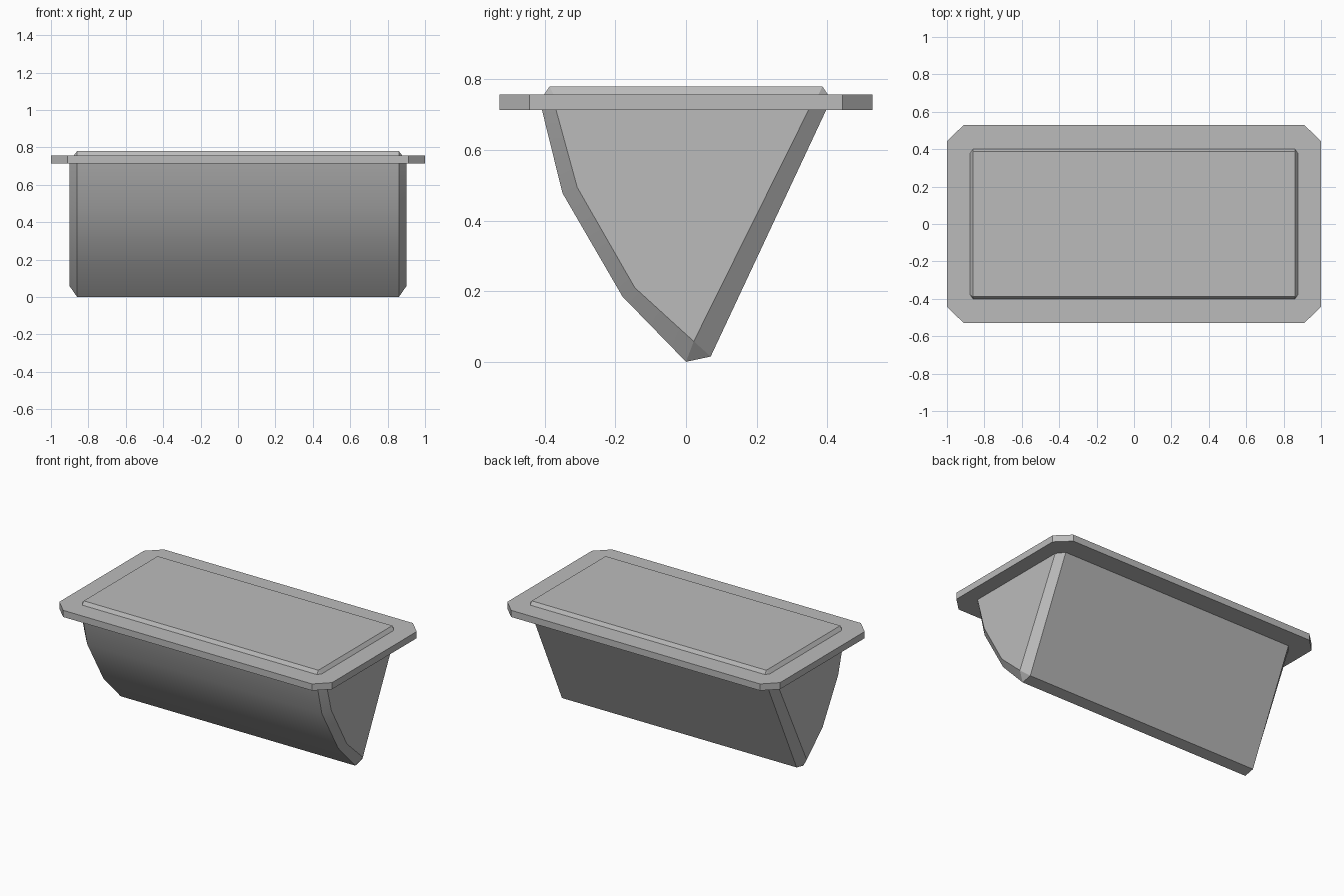
import bpy
import bmesh
import math

cube = bpy.data.objects.get("Cube")
if cube:
    bpy.data.objects.remove(cube, do_unlink=True)

# Single grey material
grey = bpy.data.materials.new("plain grey")
grey.use_nodes = True
colour = (0.5, 0.5, 0.5, 1)
grey.diffuse_color = colour
grey.node_tree.nodes["Principled BSDF"].inputs["Base Color"].default_value = colour


def loft(name, rings):
    """Skin equal-length rings of points in order and cap both ends."""
    bm = bmesh.new()
    loops = [[bm.verts.new(p) for p in ring] for ring in rings]
    n = len(loops[0])
    for a, b in zip(loops, loops[1:]):
        for i in range(n):
            j = (i + 1) % n
            bm.faces.new((a[i], a[j], b[j], b[i]))
    bm.faces.new(loops[0])
    bm.faces.new(loops[-1])
    # Merge doubled corners so chamfers can taper to a point
    bmesh.ops.remove_doubles(bm, verts=bm.verts, dist=0.0005)
    bmesh.ops.recalc_face_normals(bm, faces=bm.faces)
    mesh = bpy.data.meshes.new(name)
    bm.to_mesh(mesh)
    bm.free()
    mesh.materials.append(grey)
    obj = bpy.data.objects.new(name, mesh)
    bpy.context.collection.objects.link(obj)
    return obj


def corner_cut(hx, hy, cx, cy, z):
    """Rectangle with cut corners, as eight points."""
    return [(hx, -hy + cy, z), (hx, hy - cy, z), (hx - cx, hy, z), (-hx + cx, hy, z),
            (-hx, hy - cy, z), (-hx, -hy + cy, z), (-hx + cx, -hy, z), (hx - cx, -hy, z)]


# Bin body: side profile (y, z) with a smaller profile at each end for the chamfer
full = [(-0.408, 0.713), (-0.35, 0.478), (-0.18, 0.185), (0, 0), (0.07, 0.015), (0.397, 0.713)]
end = [(-0.368, 0.713), (-0.308, 0.494), (-0.145, 0.21), (0.022, 0.058), (0.022, 0.058), (0.347, 0.713)]
body = loft("bin_body", [[(x, y, z) for y, z in prof]
                         for x, prof in ((-0.9, end), (-0.86, full), (0.86, full), (0.9, end))])

# Flange plate with clipped corners
loft("rim_plate", [corner_cut(1, 0.528, 0.088, 0.085, z) for z in (0.713, 0.757)])

# Raised lid panel with bevelled edge
loft("lid_panel", [corner_cut(0.878, 0.402, 0.018, 0.027, 0.757),
                   corner_cut(0.86, 0.387, 0, 0, 0.78)])

# Smooth the curved front while keeping sharp edges
bpy.ops.object.select_all(action='DESELECT')
body.select_set(True)
bpy.context.view_layer.objects.active = body
bpy.ops.object.shade_smooth_by_angle(angle=math.radians(30))
